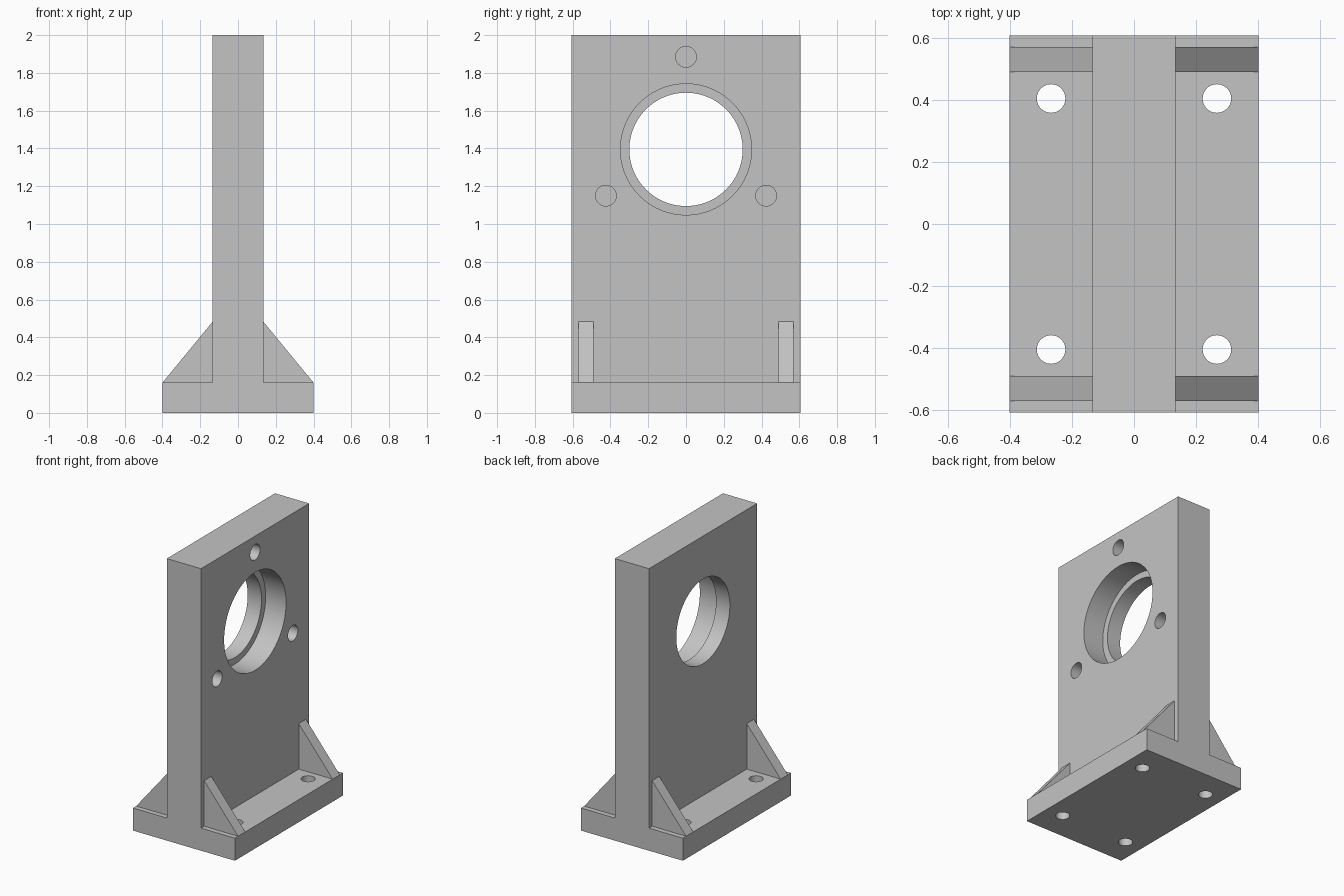
import bpy
import bmesh
from math import pi, radians, sin, cos
from mathutils import Matrix, Vector

cube = bpy.data.objects.get("Cube")
if cube:
    bpy.data.objects.remove(cube, do_unlink=True)

# Dimensions
BASE_X, HALF_Y, BASE_Z = 0.4, 0.606, 0.16
WALL_X, TOP_Z = 0.134, 2.0
RIB_TOP, RIB_IN, RIB_OUT = 0.483, 0.49, 0.57
BORE_Z, BORE_R, SEAT_R, SEAT_DEPTH = 1.395, 0.3, 0.347, 0.16
BOLT_CIRCLE = 0.49

metal = bpy.data.materials.new("light grey metal")
metal.use_nodes = True
grey = (0.55, 0.55, 0.55, 1)
metal.diffuse_color = grey
metal.node_tree.nodes["Principled BSDF"].inputs["Base Color"].default_value = grey


def make_object(name, bm):
    bmesh.ops.recalc_face_normals(bm, faces=bm.faces)
    mesh = bpy.data.meshes.new(name)
    bm.to_mesh(mesh)
    bm.free()
    mesh.materials.append(metal)
    obj = bpy.data.objects.new(name, mesh)
    bpy.context.collection.objects.link(obj)
    return obj


def extrude_profile(name, points, y0, y1):
    """Extrude an (x, z) outline along y."""
    bm = bmesh.new()
    face = bm.faces.new([bm.verts.new((x, y0, z)) for x, z in points])
    side = bmesh.ops.extrude_face_region(bm, geom=[face])["geom"]
    verts = [v for v in side if isinstance(v, bmesh.types.BMVert)]
    bmesh.ops.translate(bm, verts=verts, vec=(0, y1 - y0, 0))
    return make_object(name, bm)


def drill(target, start, end, radius, sides):
    """Cut a round hole between two points."""
    start, end = Vector(start), Vector(end)
    axis = end - start
    turn = axis.to_track_quat("Z", "Y").to_matrix().to_4x4()
    bm = bmesh.new()
    bmesh.ops.create_cone(bm, cap_ends=True, segments=sides, radius1=radius,
                          radius2=radius, depth=axis.length,
                          matrix=Matrix.Translation((start + end) / 2) @ turn)
    cutter = make_object("hole_cutter", bm)
    cutter.hide_render = True
    cut = target.modifiers.new("hole", "BOOLEAN")
    cut.operation, cut.solver, cut.object = "DIFFERENCE", "EXACT", cutter
    bpy.context.view_layer.objects.active = target
    bpy.ops.object.modifier_apply(modifier=cut.name)
    bpy.data.objects.remove(cutter, do_unlink=True)


# Base and upright wall as one inverted T
half = [(BASE_X, 0), (BASE_X, BASE_Z), (WALL_X, BASE_Z), (WALL_X, TOP_Z)]
outline = half + [(-x, z) for x, z in reversed(half)]
bracket = extrude_profile("bracket_body", outline, -HALF_Y, HALF_Y)

# Through bore with a wider bearing seat on the +x side
drill(bracket, (-0.3, 0, BORE_Z), (0.3, 0, BORE_Z), BORE_R, 96)
drill(bracket, (WALL_X - SEAT_DEPTH, 0, BORE_Z), (0.3, 0, BORE_Z), SEAT_R, 96)

# Three blind screw holes around the seat
for i in range(3):
    a = pi / 2 + i * 2 * pi / 3
    y, z = BOLT_CIRCLE * cos(a), BORE_Z + BOLT_CIRCLE * sin(a)
    drill(bracket, (WALL_X - SEAT_DEPTH, y, z), (0.3, y, z), 0.055, 40)

# Four mounting holes through the base
for x in (-0.267, 0.267):
    for y in (-0.404, 0.404):
        drill(bracket, (x, y, -0.1), (x, y, 0.3), 0.046, 40)

# Triangular stiffening ribs
ribs = []
for sx, side in ((1, "left"), (-1, "right")):
    for sy, end in ((-1, "front"), (1, "back")):
        triangle = [(sx * WALL_X, BASE_Z), (sx * BASE_X, BASE_Z), (sx * WALL_X, RIB_TOP)]
        ribs.append(extrude_profile(f"{end}_{side}_rib", triangle, sy * RIB_IN, sy * RIB_OUT))

# Smooth bores, sharp edges
bpy.ops.object.select_all(action="DESELECT")
for obj in [bracket] + ribs:
    obj.select_set(True)
bpy.context.view_layer.objects.active = bracket
bpy.ops.object.shade_smooth_by_angle(angle=radians(30))
